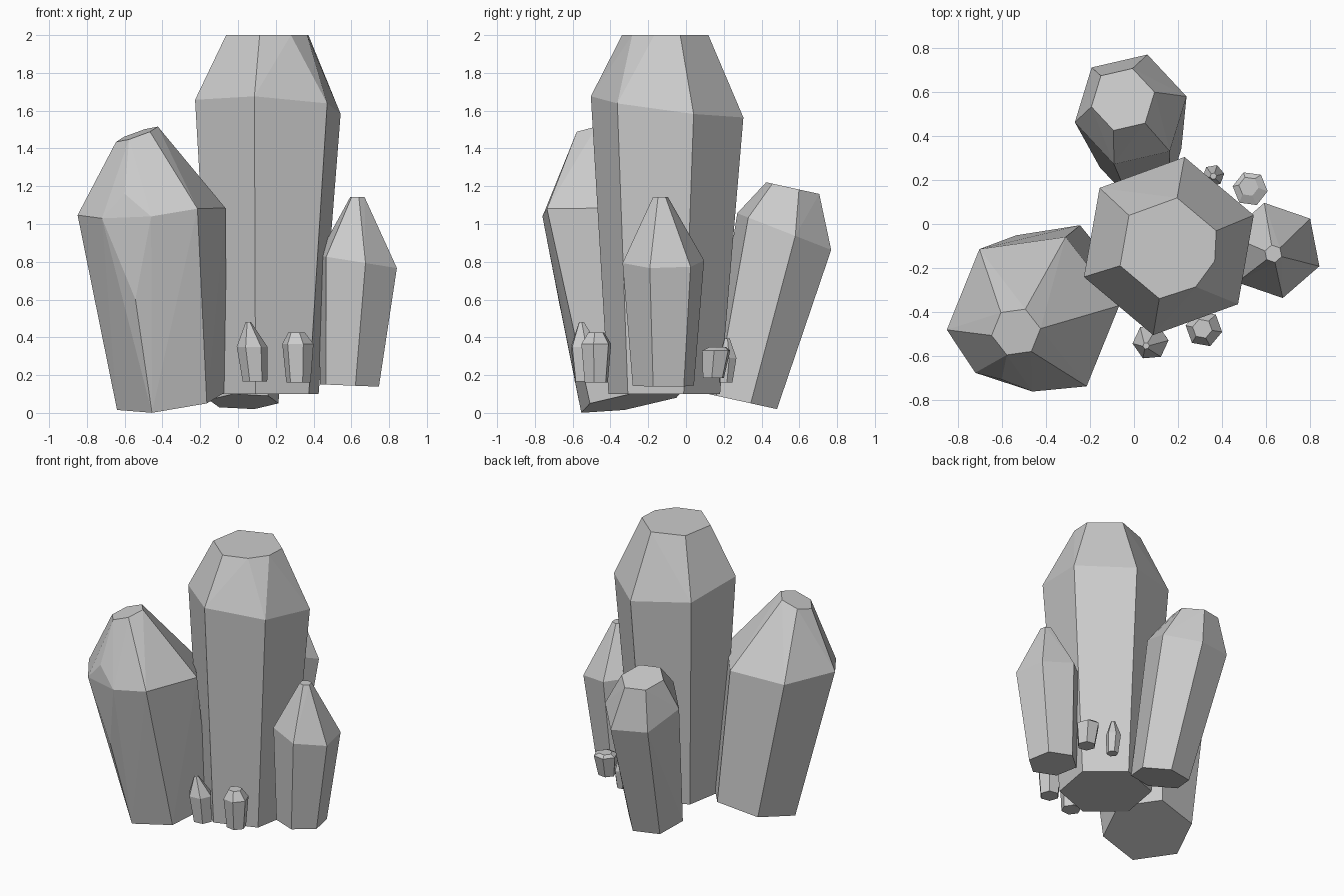
import bpy, bmesh
from math import radians, cos, sin

if "Cube" in bpy.data.objects:
    bpy.data.objects.remove(bpy.data.objects["Cube"])


def ring(x, y, z, r, phase, gx=0, gy=0, drop=None):
    """Six points around a centre, lying on a plane with slope gx, gy."""
    pts = []
    for i in range(6):
        if i != drop:
            a = radians(phase + 60 * i)
            dx, dy = r * cos(a), r * sin(a)
            pts.append((x + dx, y + dy, z + gx * dx + gy * dy))
    return pts


def crystal(name, *rings, chips=()):
    """Flat-faced convex crystal from base, shoulder and tip rings."""
    bm = bmesh.new()
    for p in [p for r in rings for p in r] + list(chips):
        bm.verts.new(p)
    res = bmesh.ops.convex_hull(bm, input=bm.verts[:])
    loose = [v for v in bm.verts if not v.link_faces]
    bmesh.ops.delete(bm, geom=loose, context='VERTS')
    bmesh.ops.dissolve_limit(bm, angle_limit=radians(1.5),
                             verts=bm.verts[:], edges=bm.edges[:])
    bmesh.ops.recalc_face_normals(bm, faces=bm.faces[:])
    me = bpy.data.meshes.new(name)
    bm.to_mesh(me)
    bm.free()
    bpy.context.collection.objects.link(bpy.data.objects.new(name, me))


# Tall centre crystal, one tip corner chipped
crystal("main_crystal",
        ring(.145, -.115, .10, .30, 20),
        ring(.158, -.10, 1.62, .41, 20, -.05, -.13),
        ring(.155, -.11, 2.0, .232, 20, drop=5),
        chips=[(.366, -.168, 2.0), (.28, -.285, 2.0)])

# Wide leaning crystal on the left, front shoulder corner chipped
crystal("left_crystal",
        ring(-.35, -.28, .065, .294, 9, .142, .18),
        ring(-.458, -.425, 1.066, .395, 8, .05, -.01, drop=4),
        ring(-.535, -.49, 1.475, .112, 8, .35, .12),
        chips=[(-.60, -.705, 1.16), (-.543, -.675, .60),
               (-.72, -.675, 1.03), (-.46, -.76, 1.04)])

# Crystal leaning to the back
crystal("back_crystal",
        ring(.03, .30, .06, .19, 13, 0, -.22),
        ring(-.015, .52, .96, .26, 13, 0, -.39),
        ring(-.05, .565, 1.19, .147, 13, 0, -.22))

# Pointed crystal on the right
crystal("right_crystal",
        ring(.59, -.12, .145, .165, -19, -.04),
        ring(.633, -.12, .80, .22, -19, -.16),
        ring(.632, -.135, 1.143, .04, -19))

# Small shards: base, shoulder, tip as (x, y, z, radius), then rotation
shards = [
    ((.09, -.53, .165, .065), (.075, -.535, .35, .082), (.055, -.553, .48, .015), 5),
    ((.32, -.475, .16, .065), (.317, -.475, .365, .084), (.31, -.475, .425, .045), -10),
    ((.525, .145, .185, .06), (.527, .16, .33, .08), (.52, .17, .35, .045), -8),
    ((.36, .21, .16, .038), (.36, .22, .29, .05), (.36, .217, .395, .015), 10),
]
for n, (base, shoulder, tip, rot) in enumerate(shards, 1):
    crystal(f"small_shard_{n}", ring(*base, rot), ring(*shoulder, rot), ring(*tip, rot))
